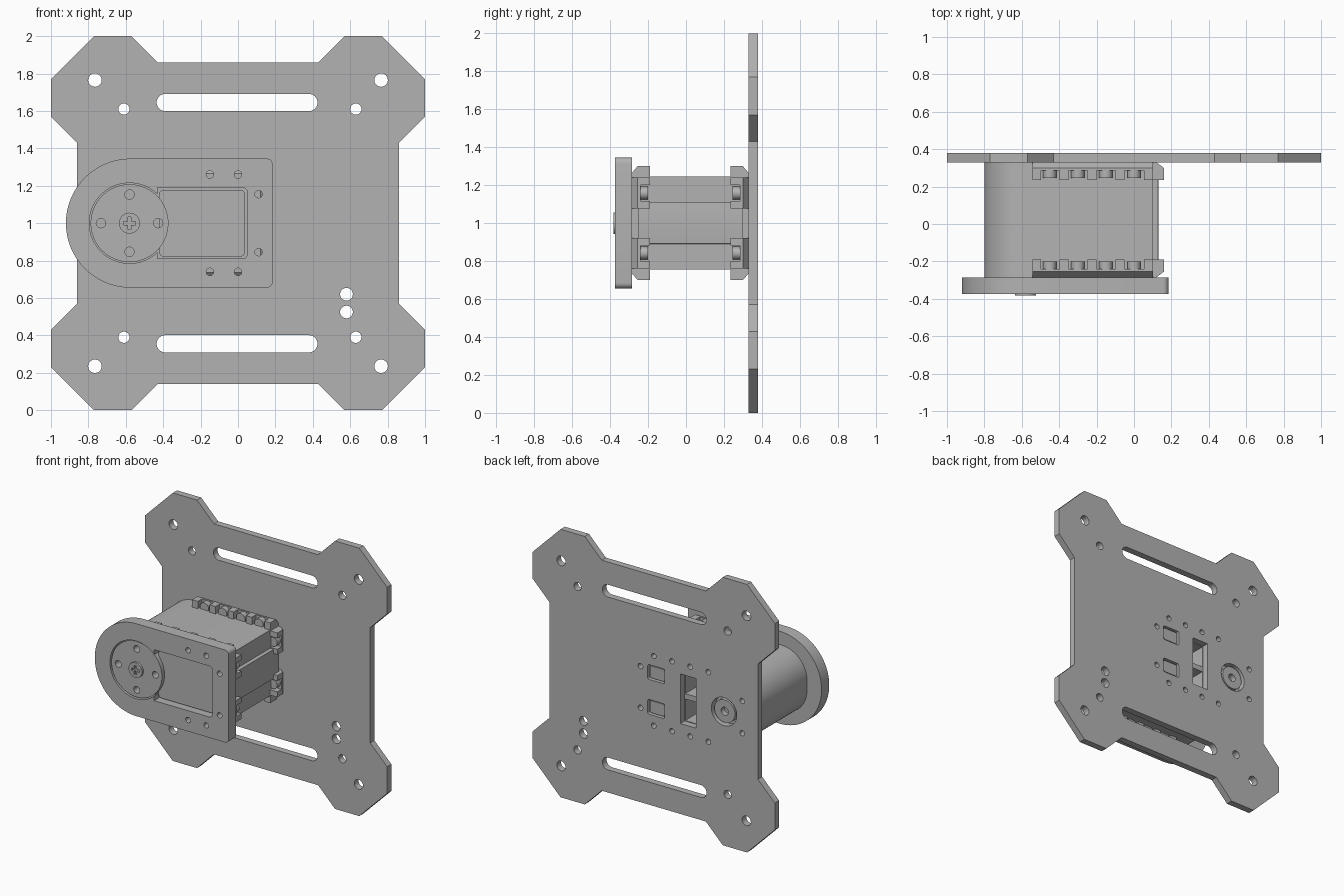
import bpy
from math import sin, cos, radians, pi

cube = bpy.data.objects.get("Cube")
if cube:
    bpy.data.objects.remove(cube)

grey = bpy.data.materials.new("plain_grey")
grey.use_nodes = True
colour = (0.45, 0.45, 0.45, 1)
grey.diffuse_color = colour
grey.node_tree.nodes["Principled BSDF"].inputs["Base Color"].default_value = colour

MID = 1.0      # height of the model's horizontal centre line
AXIS = -0.58   # x of the output shaft
BACK, FRONT = 0.33, -0.285   # ends of the motor body
TURN = {"x": (pi / 2, 0, pi / 2), "y": (pi / 2, 0, 0), "z": (0, 0, 0)}


def arc(x, z, r, a, b, n):
    return [(x + r * cos(radians(a + (b - a) * i / n)),
             z + r * sin(radians(a + (b - a) * i / n))) for i in range(n + 1)]


def circle(x, z, r, n=32):
    return arc(x, z, r, 0, 360, n)[:-1]


def rounded(x0, x1, z0, z1, r, n=5):
    return (arc(x1 - r, z1 - r, r, 0, 90, n) + arc(x0 + r, z1 - r, r, 90, 180, n)
            + arc(x0 + r, z0 + r, r, 180, 270, n) + arc(x1 - r, z0 + r, r, 270, 360, n))


def extrude(name, loops, a, b, axis="y", lift=MID):
    """Fill an outline (later loops are holes) and extrude it from a to b."""
    curve = bpy.data.curves.new(name, "CURVE")
    curve.dimensions = "2D"
    curve.fill_mode = "BOTH"
    curve.extrude = (b - a) / 2
    for loop in loops:
        spline = curve.splines.new("POLY")
        spline.points.add(len(loop) - 1)
        for point, (u, v) in zip(spline.points, loop):
            point.co = (u, v, 0, 1)
        spline.use_cyclic_u = True
    ob = bpy.data.objects.new(name, curve)
    bpy.context.collection.objects.link(ob)
    ob.rotation_euler = TURN[axis]
    ob.location = (0, 0, lift)
    ob.location["xyz".index(axis)] += (a + b) / 2
    bpy.ops.object.select_all(action="DESELECT")
    ob.select_set(True)
    bpy.context.view_layer.objects.active = ob
    bpy.ops.object.convert(target="MESH")
    ob = bpy.context.object
    ob.data.materials.clear()
    ob.data.materials.append(grey)
    bpy.ops.object.shade_smooth_by_angle(angle=radians(30))
    return ob


# Mounting plate with flared corners
quarter = [(1, .57), (1, .77), (.77, 1), (.57, 1), (.43, .86)]
quarter = [(.86, .43)] + quarter
right_half = quarter + [(-x, z) for x, z in reversed(quarter)]
outline = right_half + [(-x, -z) for x, z in right_half]
holes = [circle(.58, -.38, .034), circle(.58, -.475, .034)]
for s in (-1, 1):
    holes += [circle(x, s * .765, .036) for x in (-.765, .765)]
    holes += [circle(x, s * .61, .03) for x in (-.61, .63)]
    holes += [circle(x, s * .26, .02, 16) for x in (-.45, -.3, -.15, 0)]
    holes += [circle(.11, s * .155, .02, 16), circle(-.73, s * .12, .02, 16)]
    holes.append(rounded(-.435, .425, s * .645 - .046, s * .645 + .046, .0459, 10))
    holes.append(rounded(-.09, .05, s * .13 - .055, s * .13 + .055, .012))
holes += [rounded(-.35, -.22, -.185, .185, .004), circle(AXIS, 0, .105)]
extrude("mounting_plate", [outline] + holes, BACK, .38)

# Motor body: solid front, rear layer with two connector pockets
r = .21
body = (arc(-.8 + r, .245 - r, r, 90, 180, 14) + arc(-.8 + r, r - .245, r, 180, 270, 14)
        + [(.1, -.245), (.1, .245)])
pockets = [rounded(-.345, -.225, z, z + .16, .004) for z in (-.18, .02)]
extrude("motor_body", [body], FRONT, .15)
extrude("motor_body_rear", [body] + pockets, .15, BACK)
extrude("body_end_rib", [rounded(.09, .13, -.11, .11, .004)], -.25, .3)
extrude("rear_hub", [circle(AXIS, 0, .085), circle(AXIS, 0, .03)], BACK - .01, .372)
for z in (-.13, .13):
    extrude("rear_pad", [rounded(-.08, .04, z - .045, z + .045, .01)], BACK - .01, .37)

# Horn bracket: rounded at one end, keyhole opening in the middle
bracket = (arc(-.575, 0, .345, 90, 270, 48) + arc(.155, -.315, .03, 270, 360, 6)
           + arc(.155, .315, .03, 0, 90, 6))
opening = (arc(AXIS, 0, .215, 45.7, 314.3, 48) + [(-.43, -.19)]
           + arc(.025, -.165, .025, 270, 360, 4) + arc(.025, .165, .025, 0, 90, 4)
           + [(-.43, .19)])
small = [circle(x, s * z, .02, 16) for s in (-1, 1)
         for x, z in ((-.15, .26), (0, .26), (.11, .155))]
extrude("horn_bracket", [bracket, opening] + small, -.375, FRONT)
extrude("front_label_panel", [rounded(-.42, .035, -.178, .178, .02)], -.335, FRONT + .01)

# Output horn and its cross-head screw
horn_holes = [circle(AXIS + .153 * cos(a), .153 * sin(a), .025, 20)
              for a in (0, pi / 2, pi, 3 * pi / 2)]
extrude("output_horn", [circle(AXIS, 0, .208, 64)] + horn_holes, -.366, -.3)
w, l = .009, .033
arm = [(l, -w), (l, w), (w, w)]
cross = []
for k in range(4):
    for x, z in arm:
        for _ in range(k):
            x, z = -z, x
        cross.append((AXIS + x, z))
extrude("horn_screw", [circle(AXIS, 0, .056), cross], -.383, -.365)

# Screw flanges along the top, bottom and end of the body, front and rear
for y0, d in ((FRONT, 1), (BACK, -1)):
    def section(depth, base, height, sign=1):
        shape = [(0, -.02), (0, .02), (.03, height), (depth, height), (depth, -.02)]
        return [(y0 + d * t, sign * (base + h)) for t, h in shape]

    lo, hi = sorted((y0 + d * .04, y0 + d * .085))
    for s in (-1, 1):
        extrude("flange_web", [section(.045, .245, .055, s)], -.54, .1, "x")
        for x in (-.52, -.375, -.225, -.075, .078):
            extrude("flange_rib", [section(.095, .245, .055, s)], x - .024, x + .024, "x")
        for x in (-.45, -.3, -.15, 0):
            extrude("flange_screw", [circle(x, s * .262, .036, 20)], lo, hi)
        # End flanges, with profile turned to face +x
        web = [(x, y) for y, x in section(.045, .1, .06)]
        rib = [(x, y) for y, x in section(.095, .1, .06)]
        a, b = sorted((s * .085, s * .24))
        extrude("end_flange_web", [web], a, b, "z")
        for z in (.098, .22):
            extrude("end_flange_rib", [rib], s * z - .02, s * z + .02, "z")
        extrude("end_flange_screw", [circle(.118, s * .158, .034, 20)], lo, hi)
